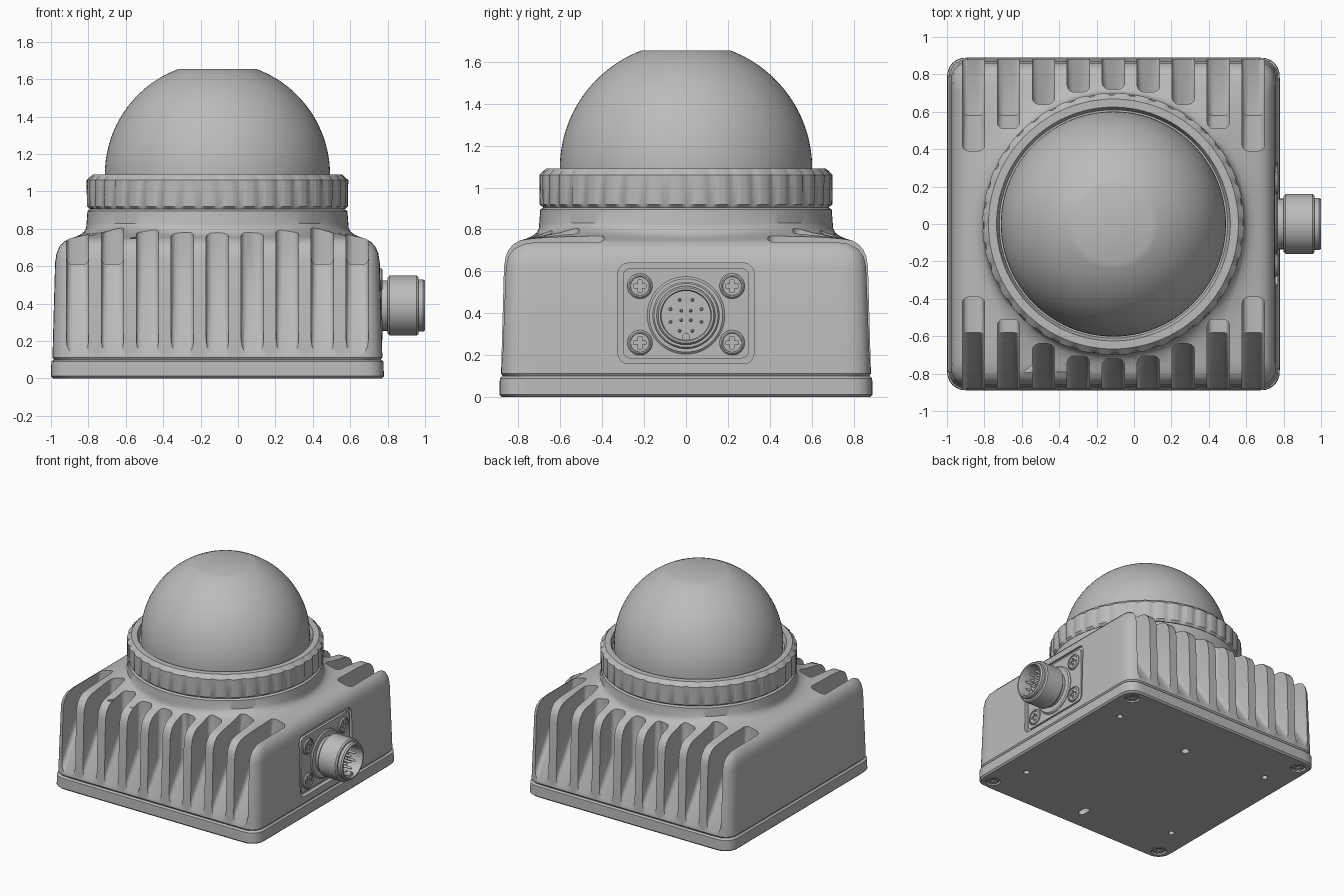
import bpy, bmesh
from math import sin, cos, pi, radians, sqrt
from mathutils import Matrix, Vector

if "Cube" in bpy.data.objects:
    bpy.data.objects.remove(bpy.data.objects["Cube"])

CX = -0.11  # centre of the housing
TO_X = Matrix.Rotation(pi / 2, 4, 'Y')

grey = bpy.data.materials.new("light_grey")
grey.use_nodes = True
grey.diffuse_color = (0.5, 0.5, 0.5, 1)
grey.node_tree.nodes["Principled BSDF"].inputs["Base Color"].default_value = (0.5, 0.5, 0.5, 1)


def finish(name, bm, matrix=Matrix()):
    bmesh.ops.recalc_face_normals(bm, faces=bm.faces)
    me = bpy.data.meshes.new(name)
    bm.to_mesh(me)
    bm.free()
    me.materials.append(grey)
    ob = bpy.data.objects.new(name, me)
    ob.matrix_world = matrix
    bpy.context.collection.objects.link(ob)
    return ob


def loft(bm, rings):
    rows = [[bm.verts.new(p) for p in ring] for ring in rings]
    n = len(rows[0])
    for a, b in zip(rows, rows[1:]):
        for i in range(n):
            j = (i + 1) % n
            bm.faces.new((a[i], a[j], b[j], b[i]))
    bm.faces.new(rows[0])
    bm.faces.new(rows[-1])


def revolve(bm, profile, n=64, at=(0, 0, 0)):
    loft(bm, [[Vector((r * cos(2 * pi * i / n), r * sin(2 * pi * i / n), z)) + Vector(at)
               for i in range(n)] for r, z in profile])


def rounded_box(bm, low, high, radius):
    """Box with the edges along x rounded."""
    low, high = Vector(low), Vector(high)
    verts = bmesh.ops.create_cube(bm, size=1)["verts"]
    for v in verts:
        v.co = [(low[k] + high[k]) / 2 + v.co[k] * (high[k] - low[k]) for k in range(3)]
    edges = {e for v in verts for e in v.link_edges
             if abs(e.verts[0].co.x - e.verts[1].co.x) > 1e-4}
    if radius:
        bmesh.ops.bevel(bm, geom=list(edges), offset=radius, segments=4,
                        profile=0.5, affect='EDGES')


def cut(ob, bm):
    cutter = finish("cutter", bm)
    cutter.hide_render = True
    mod = ob.modifiers.new("cut", 'BOOLEAN')
    mod.operation = 'DIFFERENCE'
    mod.solver = 'EXACT'
    mod.object = cutter
    bpy.context.view_layer.objects.active = ob
    bpy.ops.object.modifier_apply(modifier=mod.name)
    bpy.data.objects.remove(cutter)


def square_radius(t, h, rc):
    """Distance to a rounded square's edge in direction t."""
    c, s = abs(cos(t)), abs(sin(t))
    a = h - rc
    if h * min(c, s) / max(c, s) <= a:
        return h / max(c, s)
    d = a * (c + s)
    return d + sqrt(max(0, d * d - 2 * a * a + rc * rc))


# sample directions, denser at the corners
ANGLES = []
for q in range(4):
    for i in range(32):
        u = i / 16 - 1
        ANGLES.append(pi / 2 * q + pi / 4 + pi / 4 * (1 if u > 0 else -1) * abs(u) ** 1.7)


def square_ring(z, h, rc=0.1, k=0, circle=0.7):
    pts = []
    for t in ANGLES:
        r = square_radius(t, h, rc) * (1 - k) + circle * k
        pts.append((CX + r * cos(t), r * sin(t), z))
    return pts


# base plate with counterbores, mounting holes and a keyhole slot below
bm = bmesh.new()
loft(bm, [square_ring(z, h) for z, h in ((0, 0.878), (0.012, 0.89), (0.09, 0.888), (0.1, 0.876))])
base = finish("base_plate", bm)
bm = bmesh.new()
corners = [(sx, sy) for sx in (-1, 1) for sy in (-1, 1)]
for sx, sy in corners:
    revolve(bm, [(0.055, -0.1), (0.055, 0.03)], 32, (CX + sx * 0.79, sy * 0.79, 0))
    revolve(bm, [(0.022, -0.1), (0.022, 0.06)], 24, (CX + sx * 0.69, sy * 0.53, 0))
revolve(bm, [(0.03, -0.1), (0.03, 0.06)], 24, (CX, 0.45, 0))
loft(bm, [[(CX + 0.025 * cos(t), -0.7 + 0.025 * sin(t) + (0.025 if sin(t) > 0 else -0.025), z)
           for t in [2 * pi * (i + 0.5) / 24 for i in range(24)]] for z in (-0.1, 0.06)])
cut(base, bm)

# housing: rounded square flowing into a round collar
bm = bmesh.new()
loft(bm, [square_ring(*row) for row in (
    (0.098, 0.872), (0.112, 0.882), (0.62, 0.868), (0.67, 0.86), (0.705, 0.845),
    (0.732, 0.82), (0.748, 0.79), (0.756, 0.77, 0.1, 0.1), (0.768, 0.76, 0.1, 0.4),
    (0.785, 0.74, 0.1, 0.7), (0.805, 0.72, 0.1, 0.9), (0.83, 0.705, 0.1, 1),
    (0.895, 0.7, 0.1, 1, 0.695), (0.905, 0.7, 0.1, 1, 0.68))])
housing = finish("housing", bm)

# cooling slots between the fins, front and back
bm = bmesh.new()
for i in range(-4, 5):
    end = (0.72, 0.705, 0.64, 0.51, 0.39)[abs(i)]
    knee = max(end, 0.58)
    side = [(1.05, 0.13 - 1.57 * 0.165), (knee, 0.13 + 1.57 * (0.885 - knee))]
    if end < knee:
        side.append((end, side[-1][1]))
    side += [(end, 1.2), (1.05, 1.2)]
    for s in (-1, 1):
        part = bmesh.new()
        x = CX + i * 0.187
        loft(part, [[(x + dx, s * y, z) for y, z in side] for dx in (-0.06, 0.06)])
        bmesh.ops.recalc_face_normals(part, faces=part.faces)
        long_edges = [e for e in part.edges if abs(e.verts[0].co.x - e.verts[1].co.x) < 1e-4]
        bmesh.ops.bevel(part, geom=long_edges, offset=0.035, segments=3,
                        profile=0.5, affect='EDGES')
        tmp = bpy.data.meshes.new("tmp")
        part.to_mesh(tmp)
        part.free()
        bm.from_mesh(tmp)
        bpy.data.meshes.remove(tmp)
cut(housing, bm)

# recess and plate for the connector
bm = bmesh.new()
rounded_box(bm, (0.738, -0.325, 0.16), (1.1, 0.325, 0.64), 0.05)
cut(housing, bm)
bm = bmesh.new()
rounded_box(bm, (0.7, -0.3, 0.185), (0.757, 0.3, 0.615), 0.035)
finish("connector_plate", bm)

# clamp ring with shallow grip notches
bm = bmesh.new()
N = 240
rings = []
for r, z, notch in ((0.6, 0.905, 0), (0.682, 0.905, 0), (0.698, 0.92, 1), (0.7, 1.06, 1),
                    (0.668, 1.09, 0), (0.625, 1.09, 0), (0.61, 1.05, 0)):
    rings.append([(CX + q * cos(2 * pi * i / N), q * sin(2 * pi * i / N), z) for i in range(N)
                  for q in [r - 0.01 * notch * (i % 6 < 2)]])
loft(bm, rings)
finish("clamp_ring", bm)

# dome with a flat top
bm = bmesh.new()
top = radians(69.5)
revolve(bm, [(0.6, 0.95)] + [(0.602 * cos(top * i / 24), 1.09 + 0.602 * sin(top * i / 24))
                             for i in range(25)], 96, (CX, 0, 0))
finish("dome", bm)

# round connector with an open socket
bm = bmesh.new()
revolve(bm, [(0.185, 0.73), (0.185, 0.762), (0.175, 0.77), (0.135, 0.77), (0.135, 0.8),
             (0.15, 0.8), (0.16, 0.81), (0.16, 0.955), (0.152, 0.966), (0.14, 0.966),
             (0.14, 0.99), (0.132, 1.0), (0.122, 1.0), (0.117, 0.99), (0.117, 0.88)], 64)
finish("connector", bm, Matrix.Translation((0, 0, 0.39)) @ TO_X)
bm = bmesh.new()
for count, radius in ((8, 0.08), (4, 0.032)):
    for i in range(count):
        a = 2 * pi * (i + 0.5) / count
        revolve(bm, [(0.009, 0.87), (0.009, 0.96), (0.004, 0.968)], 12,
                (radius * cos(a), radius * sin(a), 0))
revolve(bm, [(0.02, 0.87), (0.02, 0.985)], 16, (0.105, 0, 0))
finish("connector_pins", bm, Matrix.Translation((0, 0, 0.39)) @ TO_X)

# cross-head screws on the plate and under the base
bm = bmesh.new()
revolve(bm, [(0.06, -0.02), (0.06, 0.008), (0.052, 0.016), (0.046, 0.016), (0.044, 0.01)], 32)
head = finish("plate_screw", bm)
for size in ((0.03, 0.009), (0.009, 0.03)):
    bm = bmesh.new()
    rounded_box(bm, (-size[0], -size[1], -0.008), (size[0], size[1], 0.1), 0)
    cut(head, bm)
spots = [Matrix.Translation((0.757, sy * 0.22, 0.395 + sz * 0.135)) @ TO_X for sy, sz in corners]
flip = Matrix.Rotation(pi, 4, 'X') @ Matrix.Scale(0.8, 4)
spots += [Matrix.Translation((CX + sx * 0.79, sy * 0.79, 0.016)) @ flip for sx, sy in corners]
head.matrix_world = spots[0]
for i, spot in enumerate(spots[1:], 1):
    copy = bpy.data.objects.new("plate_screw" if i < 4 else "base_screw", head.data)
    copy.matrix_world = spot
    bpy.context.collection.objects.link(copy)

# smooth shading that keeps hard edges
bpy.ops.object.select_all(action='DESELECT')
for ob in bpy.context.collection.objects:
    if ob.type == 'MESH':
        ob.select_set(True)
        bpy.context.view_layer.objects.active = ob
bpy.ops.object.shade_smooth_by_angle(angle=radians(35))
